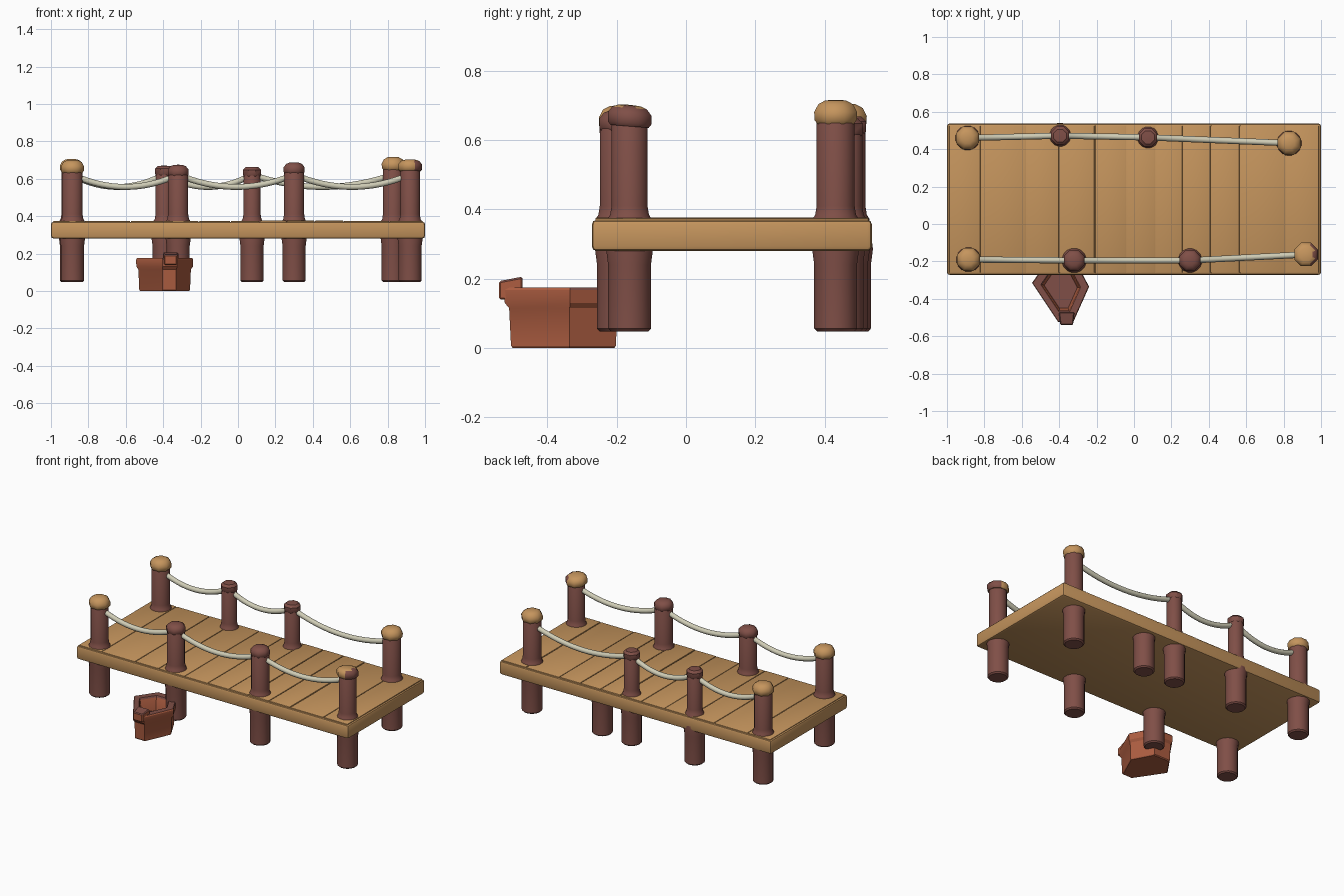
import bpy, bmesh, math, random
from mathutils import Vector

if "Cube" in bpy.data.objects:
    bpy.data.objects.remove(bpy.data.objects["Cube"])

random.seed(4)


def material(name, rgb):
    m = bpy.data.materials.new(name)
    m.diffuse_color = (*rgb, 1)
    m.use_nodes = True
    m.node_tree.nodes["Principled BSDF"].inputs["Base Color"].default_value = m.diffuse_color
    return m


TAN = material("tan wood", (0.56, 0.30, 0.11))
BROWN = material("dark brown wood", (0.215, 0.078, 0.063))
RED = material("red brown crate", (0.41, 0.108, 0.052))
ROPE = material("cream rope", (0.62, 0.60, 0.46))


def finish(bm, name, mats, rule=None, angle=40):
    bmesh.ops.recalc_face_normals(bm, faces=bm.faces)
    bm.normal_update()
    if rule:
        for f in bm.faces:
            f.material_index = rule(f)
    me = bpy.data.meshes.new(name)
    bm.to_mesh(me)
    bm.free()
    ob = bpy.data.objects.new(name, me)
    bpy.context.collection.objects.link(ob)
    for m in mats:
        me.materials.append(m)
    bpy.ops.object.select_all(action='DESELECT')
    ob.select_set(True)
    bpy.context.view_layer.objects.active = ob
    bpy.ops.object.shade_smooth_by_angle(angle=math.radians(angle))
    return ob


def loft(rings, name, mats, rule=None, angle=40):
    """Skin a list of equal-length point rings and close both ends."""
    bm = bmesh.new()
    vs = [[bm.verts.new(p) for p in r] for r in rings]
    n = len(vs[0])
    for a, b in zip(vs, vs[1:]):
        for i in range(n):
            j = (i + 1) % n
            bm.faces.new((a[i], a[j], b[j], b[i]))
    bm.faces.new(vs[0])
    bm.faces.new(vs[-1])
    return finish(bm, name, mats, rule, angle)


def lathe(x, y, profile, sides, name, mats, rule=None, angle=40, tilt=(0, 0)):
    """Round part from (radius, height) pairs; tilt leans the heights."""
    rings = []
    for r, z in profile:
        ring = []
        for i in range(sides):
            a = 2 * math.pi * (i + 0.5) / sides
            dx, dy = r * math.cos(a), r * math.sin(a)
            ring.append((x + dx, y + dy, z + tilt[0] * dx + tilt[1] * dy))
        rings.append(ring)
    return loft(rings, name, mats, rule, angle)


def box(x0, x1, y0, y1, z0, z1, bevel, name, mat):
    bm = bmesh.new()
    bmesh.ops.create_cube(bm, size=1)
    for v in bm.verts:
        v.co = Vector((x1 if v.co.x > 0 else x0, y1 if v.co.y > 0 else y0,
                       z1 if v.co.z > 0 else z0))
    bmesh.ops.bevel(bm, geom=bm.edges[:], offset=bevel, segments=2,
                    profile=0.5, affect='EDGES')
    return finish(bm, name, [mat])


# Deck slab with thin planks on top
box(-1, 1, -0.272, 0.537, 0.28, 0.370, 0.014, "deck_slab", TAN)
cuts = [-0.99, -0.82, -0.575, -0.40, -0.21, -0.04, 0.115, 0.26, 0.41, 0.565, 0.81, 0.99]
for k, (a, b) in enumerate(zip(cuts, cuts[1:])):
    top = 0.375 + random.uniform(-0.002, 0.002)
    box(a + 0.002, b - 0.002, -0.262, 0.527, 0.355, top, 0.003, f"plank_{k + 1}", TAN)

# Posts: x, y, top height, upper radius, cap kind
front = [(-0.885, -0.19, 0.70, 0.055, "tan"), (-0.32, -0.195, 0.675, 0.055, "brown"),
         (0.30, -0.195, 0.688, 0.055, "brown"), (0.92, -0.163, 0.702, 0.053, "mixed")]
back = [(-0.89, 0.46, 0.705, 0.055, "tan"), (-0.395, 0.472, 0.668, 0.047, "small"),
        (0.075, 0.463, 0.662, 0.047, "small"), (0.83, 0.432, 0.716, 0.056, "tan")]


def post(label, x, y, top, r, cap):
    end = top - (0.006 if cap == "small" else 0.03)
    lathe(x, y, [(0.055, 0.048), (0.063, 0.056), (0.063, 0.24), (0.069, 0.285),
                 (r + 0.012, 0.372), (r + 0.004, 0.385), (r, 0.41), (r, end - 0.015),
                 (r - 0.008, end)], 16, f"{label}_post", [BROWN])
    if cap == "small":
        lathe(x, y, [(r, top - 0.05), (r + 0.005, top - 0.042), (r + 0.005, top - 0.014),
                     (r - 0.010, top), (0.01, top + 0.002)], 8, f"{label}_post_cap", [BROWN])
        return
    R = 0.058 if cap == "brown" else 0.066
    if cap == "tan":
        prof = [(R - 0.010, top - 0.070), (R, top - 0.058), (R + 0.001, top - 0.035),
                (R - 0.012, top - 0.012), (R - 0.034, top - 0.001), (0.005, top)]
        lathe(x, y, prof, 8, f"{label}_post_cap", [TAN], angle=50)
    else:
        prof = [(R - 0.006, top - 0.062), (R + 0.002, top - 0.052), (R + 0.002, top - 0.026),
                (R - 0.012, top - 0.009), (R - 0.030, top - 0.002), (0.005, top)]
        if cap == "brown":
            lathe(x, y, prof, 8, f"{label}_post_cap", [BROWN], angle=50)
        else:
            # Worn cap: brown on the outer side, tan elsewhere
            lathe(x, y, prof, 8, f"{label}_post_cap", [TAN, BROWN],
                  lambda f: 1 if f.normal.x > 0.3 else 0, 50, (0.0, -0.08))


for side, row in (("front", front), ("back", back)):
    for k, p in enumerate(row):
        post(f"{side}_{k + 1}", *p)

# Extra support leg below the deck
lathe(0.30, 0.45, [(0.055, 0.048), (0.063, 0.056), (0.063, 0.24), (0.068, 0.285)],
      16, "extra_leg", [BROWN])


# Sagging ropes between neighbouring posts
def rope(name, p, q):
    rings = []
    steps, r = 16, 0.0165
    for s in range(steps + 1):
        t = s / steps
        c = Vector((p[0] + (q[0] - p[0]) * t, p[1] + (q[1] - p[1]) * t,
                    0.622 - 0.066 * 4 * t * (1 - t)))
        d = Vector((q[0] - p[0], q[1] - p[1], -0.066 * 4 * (1 - 2 * t))).normalized()
        u = d.cross(Vector((0, 0, 1))).normalized()
        w = u.cross(d)
        rings.append([c + r * (math.cos(a) * u + math.sin(a) * w)
                      for a in (2 * math.pi * i / 10 for i in range(10))])
    loft(rings, name, [ROPE])


for side, row in (("front", front), ("back", back)):
    for k, (p, q) in enumerate(zip(row, row[1:])):
        rope(f"{side}_rope_{k + 1}", p, q)

# Open diamond-shaped crate beside the deck
corners = [(-0.545, -0.315), (-0.405, -0.525), (-0.325, -0.525),
           (-0.24, -0.335), (-0.32, -0.185), (-0.455, -0.185)]
cx, cy = -0.39, -0.345


def crate_ring(s, z):
    return [(cx + (x - cx) * s, cy + (y - cy) * s, z) for x, y in corners]


loft([crate_ring(0.86, 0.0), crate_ring(0.89, 0.006), crate_ring(0.92, 0.115),
      crate_ring(0.99, 0.130), crate_ring(1.0, 0.168), crate_ring(0.97, 0.175),
      crate_ring(0.70, 0.175), crate_ring(0.66, 0.165), crate_ring(0.58, 0.085)],
     "crate", [RED, BROWN], lambda f: 1 if f.normal.z > 0.5 else 0, 30)

# Raised block on the crate's front corner
bm = bmesh.new()
bmesh.ops.create_cube(bm, size=1)
for v in bm.verts:
    yy = -0.472 if v.co.y > 0 else -0.54
    zz = (0.206 if yy > -0.5 else 0.193) if v.co.z > 0 else 0.14
    wide = 0.042 if yy > -0.5 else 0.034
    v.co = Vector((-0.36 + math.copysign(wide, v.co.x), yy, zz))
bmesh.ops.bevel(bm, geom=bm.edges[:], offset=0.005, segments=1, affect='EDGES')
finish(bm, "crate_corner_block", [RED, BROWN], lambda f: 1 if f.normal.z > 0.5 else 0, 30)
